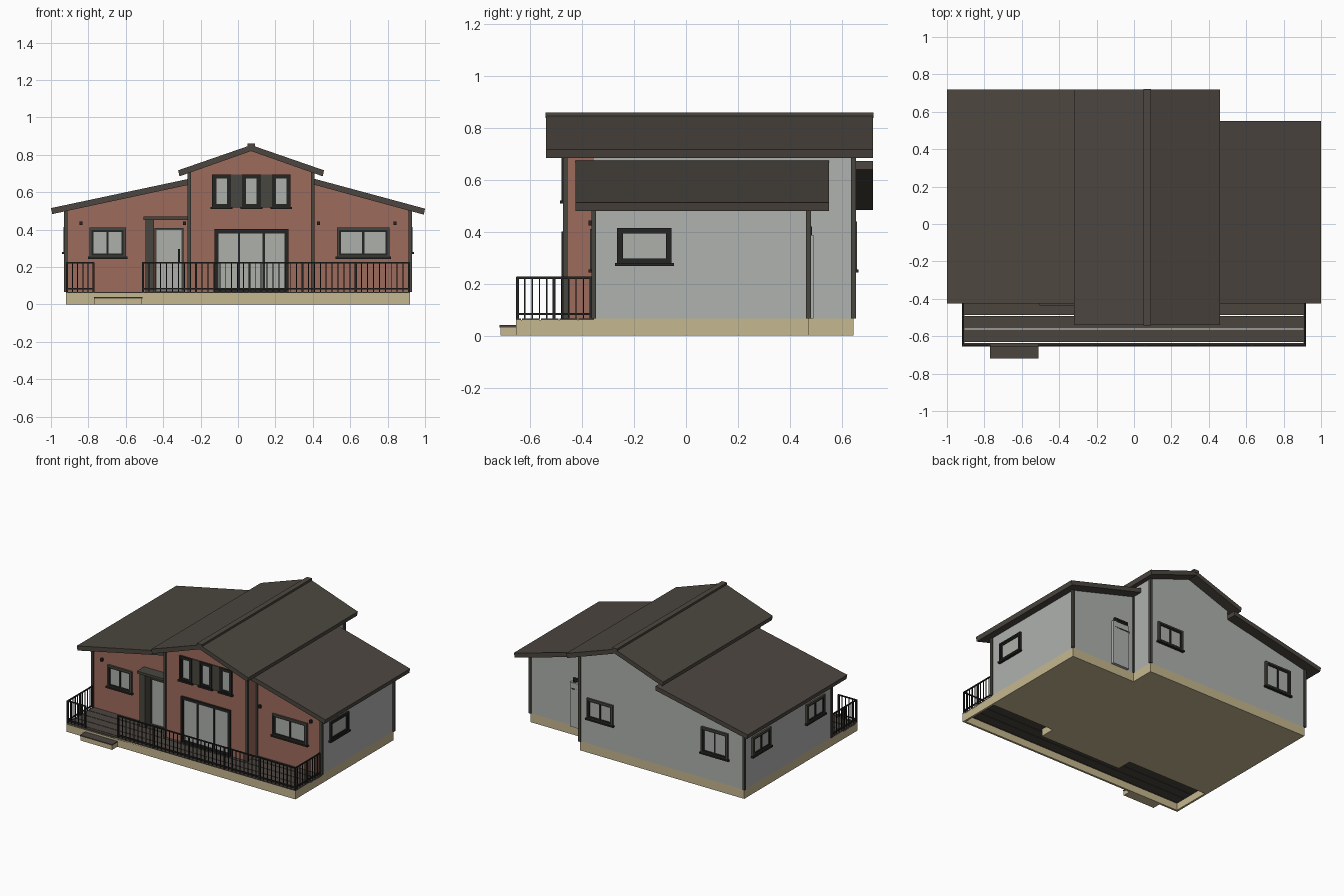
import bpy, bmesh

cube = bpy.data.objects.get("Cube")
if cube:
    bpy.data.objects.remove(cube, do_unlink=True)


def material(name, r, g, b):
    m = bpy.data.materials.new(name)
    m.use_nodes = True
    m.diffuse_color = (r, g, b, 1)
    m.node_tree.nodes["Principled BSDF"].inputs["Base Color"].default_value = (r, g, b, 1)
    return m


BRICK = material("brick red", 0.34, 0.145, 0.108)
WALL = material("wall grey", 0.43, 0.445, 0.43)
STONE = material("foundation beige", 0.56, 0.475, 0.275)
ROOF = material("roof brown", 0.072, 0.061, 0.05)
TRIM = material("trim brown", 0.066, 0.062, 0.05)
BLACK = material("frame black", 0.018, 0.018, 0.017)
GLASS = material("glass grey", 0.42, 0.435, 0.41)
DECK = material("deck brown", 0.072, 0.06, 0.049)


def finish(name, bm, *mats):
    bmesh.ops.recalc_face_normals(bm, faces=bm.faces)
    mesh = bpy.data.meshes.new(name)
    bm.to_mesh(mesh)
    bm.free()
    for m in mats:
        mesh.materials.append(m)
    obj = bpy.data.objects.new(name, mesh)
    bpy.context.collection.objects.link(obj)
    return obj


def boxes(name, mat, bounds):
    """One object from boxes given as (x0, x1, y0, y1, z0, z1)."""
    bm = bmesh.new()
    for x0, x1, y0, y1, z0, z1 in bounds:
        for v in bmesh.ops.create_cube(bm, size=1)["verts"]:
            v.co = (x1 if v.co.x > 0 else x0, y1 if v.co.y > 0 else y0, z1 if v.co.z > 0 else z0)
    return finish(name, bm, mat)


def prism(name, points, y0, y1, mat, front=None):
    """Extrude an x-z profile along y; the front face may take its own material."""
    bm = bmesh.new()
    face = bm.faces.new([bm.verts.new((x, y0, z)) for x, z in points])
    new = bmesh.ops.extrude_face_region(bm, geom=[face])["geom"]
    for v in new:
        if isinstance(v, bmesh.types.BMVert):
            v.co.y = y1
    obj = finish(name, bm, mat, front or mat)
    for p in obj.data.polygons:
        if p.normal.y < -0.9:
            p.material_index = 1
    return obj


def on_wall(side, plane, u0, u1, d0, d1, z0, z1):
    """Box bounds on a wall: u runs along the wall, d sticks out of it."""
    s = 1 if side in ("back", "right") else -1
    a, b = sorted((plane + s * d0, plane + s * d1))
    return (u0, u1, a, b, z0, z1) if side in ("front", "back") else (a, b, u0, u1, z0, z1)


def ring(side, plane, u0, u1, z0, z1, w, depth):
    parts = [(u0, u0 + w, z0, z1), (u1 - w, u1, z0, z1),
             (u0 + w, u1 - w, z0, z0 + w), (u0 + w, u1 - w, z1 - w, z1)]
    return [on_wall(side, plane, a, b, -0.005, depth, c, d) for a, b, c, d in parts]


def window(name, side, plane, u0, u1, z0, z1, panes=2, casing=TRIM, sill=True):
    boxes(name + "_casing", casing, ring(side, plane, u0, u1, z0, z1, 0.011, 0.014))
    i = 0.011
    frame = ring(side, plane, u0 + i, u1 - i, z0 + i, z1 - i, 0.011, 0.01)
    for k in range(1, panes):
        u = u0 + (u1 - u0) * k / panes
        frame.append(on_wall(side, plane, u - 0.006, u + 0.006, -0.005, 0.009, z0 + i, z1 - i))
    if sill:
        frame.append(on_wall(side, plane, u0 - 0.008, u1 + 0.008, 0, 0.02, z0 - 0.006, z0 + 0.005))
    boxes(name + "_frame", BLACK, frame)
    boxes(name + "_glass", GLASS, [on_wall(side, plane, u0 + i, u1 - i, -0.005, 0.004, z0 + i, z1 - i)])


BASE = 0.066                              # floor level
WX, IN0, IN1 = 0.92, -0.26, 0.40          # outer walls, centre bay walls
BAY, FRONT, RECESS, BACK = -0.465, -0.355, 0.472, 0.645
RIDGE = 0.07

# Foundation
boxes("foundation", STONE, [(-WX, IN0, FRONT, BACK, 0, BASE), (IN0, IN1, BAY, BACK, 0, BASE),
                            (IN1, WX, FRONT, RECESS, 0, BASE)])

# Walls
prism("left_wing_walls", [(-WX, BASE), (IN0, BASE), (IN0, 0.65), (-WX, 0.508)], FRONT, BACK, WALL, BRICK)
prism("right_wing_walls", [(IN1, BASE), (WX, BASE), (WX, 0.508), (IN1, 0.648)], FRONT, RECESS, WALL, BRICK)
gable = [(IN0, BASE), (IN1, BASE), (IN1, 0.71), (RIDGE, 0.825), (IN0, 0.71)]
prism("centre_walls", gable, FRONT, BACK, WALL)
prism("centre_brick_bay", gable, BAY, FRONT, BRICK)

# Roofs
T = 0.032
prism("main_roof", [(-0.32, 0.717), (RIDGE, 0.852), (0.46, 0.717), (0.453, 0.717 - T),
                    (RIDGE, 0.852 - T), (-0.313, 0.717 - T)], -0.54, 0.72, ROOF)
boxes("ridge_cap", ROOF, [(RIDGE - 0.02, RIDGE + 0.02, -0.542, 0.722, 0.838, 0.86)])
prism("left_wing_roof", [(-1, 0.515), (IN0, 0.672), (IN0, 0.672 - T), (-0.993, 0.515 - T)], -0.425, 0.72, ROOF)
prism("right_wing_roof", [(1, 0.512), (IN1, 0.674), (IN1, 0.674 - T), (0.993, 0.512 - T)], -0.425, 0.55, ROOF)

# Corner boards: position of each corner and its height
corners = [(-WX, FRONT, 0.505), (WX, FRONT, 0.505), (IN0, BAY, 0.705), (IN1, BAY, 0.705),
           (-WX, BACK, 0.505), (WX, RECESS, 0.505), (IN1, BACK, 0.705)]
boxes("corner_boards", TRIM, [(x - 0.009, x + 0.009, y - 0.009, y + 0.009, BASE, h) for x, y, h in corners])
boxes("inner_corner_boards", TRIM, [(IN1, IN1 + 0.01, FRONT - 0.008, FRONT, BASE, 0.64),
                                    (IN1, IN1 + 0.008, RECESS, RECESS + 0.008, BASE, 0.64)])

# Windows
window("front_left_window", "front", FRONT, -0.795, -0.6, 0.25, 0.41)
window("front_right_window", "front", FRONT, 0.53, 0.81, 0.25, 0.41)
for k, u in enumerate((-0.138, 0.022, 0.182)):
    window(f"upper_window_{k + 1}", "front", BAY, u, u + 0.1, 0.515, 0.694, 1, BLACK)
boxes("upper_window_panels", TRIM, [on_wall("front", BAY, u, u + 0.06, 0, 0.008, 0.515, 0.694)
                                    for u in (-0.038, 0.122)])
window("patio_door", "front", BAY, -0.126, 0.27, BASE, 0.402, 3, BLACK, False)
window("right_side_window", "right", WX, -0.265, -0.055, 0.275, 0.415, 1, BLACK)
window("left_side_rear_window", "left", -WX, 0.35, 0.56, 0.275, 0.415)
window("left_side_front_window", "left", -WX, -0.27, -0.06, 0.275, 0.415)
window("back_centre_window", "back", BACK, 0.13, 0.34, 0.25, 0.4)
window("back_left_window", "back", BACK, -0.795, -0.58, 0.25, 0.44)
window("back_small_window", "back", RECESS, 0.46, 0.57, 0.345, 0.42, 2, BLACK)

# Back door
boxes("back_door", WALL, [on_wall("back", RECESS, 0.455, 0.59, 0, 0.02, BASE, 0.388)])

# Front entrance with side fin and canopy
boxes("front_door_frame", TRIM, ring("front", FRONT, -0.446, -0.292, BASE, 0.408, 0.009, 0.014))
boxes("front_door", GLASS, [on_wall("front", FRONT, -0.437, -0.301, 0, 0.006, BASE, 0.4)])
boxes("door_handle", BLACK, [on_wall("front", FRONT, -0.322, -0.31, 0.006, 0.02, 0.22, 0.295)])
boxes("entrance_fin", TRIM, [(-0.495, -0.449, FRONT - 0.07, FRONT, BASE, 0.453)])
boxes("entrance_canopy", TRIM, [(-0.506, IN0, FRONT - 0.082, FRONT, 0.452, 0.469)])

# Wall lamps
boxes("wall_lamps", BLACK, [on_wall("front", FRONT, x - 0.008, x + 0.008, 0, 0.02, 0.424, 0.444)
                            for x in (-0.84, -0.285, 0.43, 0.84)])

# Porch: skirt boards, planks and step
Y0 = -0.655
boxes("porch_skirt", STONE, [(-WX, WX, Y0, Y0 + 0.015, 0, 0.06),
                             (-WX, -WX + 0.015, Y0, FRONT, 0, 0.06), (WX - 0.015, WX, Y0, FRONT, 0, 0.06)])
pitch = 0.0725
planks = []
for k in range(4):
    y = -0.634 + k * pitch
    spans = [(-WX, WX)] if y + pitch < BAY else [(-WX, IN0), (IN1, WX)]
    planks += [(a, b, y + 0.002, min(y + pitch - 0.002, FRONT), 0.052, BASE) for a, b in spans]
planks += [(-WX, WX, Y0, -0.636, 0.052, BASE), (IN0, IN1, -0.487, BAY, 0.052, BASE)]
boxes("porch_deck", DECK, planks)
boxes("step_base", STONE, [(-0.768, -0.512, -0.715, Y0, 0, 0.032)])
boxes("step_tread", DECK, [(-0.77, -0.51, -0.718, Y0, 0.032, 0.04)])

# Railings
def railing(name, start, end, sections):
    (xa, ya), (xb, yb) = start, end
    length = abs(xb - xa) + abs(yb - ya)
    n = sections * max(1, round(length / sections / 0.03))
    parts = []
    for k in range(n + 1):
        x, y = xa + (xb - xa) * k / n, ya + (yb - ya) * k / n
        r = 0.0055 if k % (n // sections) == 0 else 0.0025
        parts.append((x - r, x + r, y - r, y + r, BASE, 0.225))
    for z in (0.08, 0.219):
        parts.append((min(xa, xb) - 0.004, max(xa, xb) + 0.004,
                      min(ya, yb) - 0.004, max(ya, yb) + 0.004, z, z + 0.008))
    boxes(name, BLACK, parts)


RX, RY = 0.914, -0.649
railing("front_railing_short", (-RX, RY), (-0.773, RY), 1)
railing("front_railing_long", (-0.508, RY), (RX, RY), 5)
for name, x in (("right_railing", RX), ("left_railing", -RX)):
    railing(name, (x, RY), (x, FRONT - 0.012), 2)
